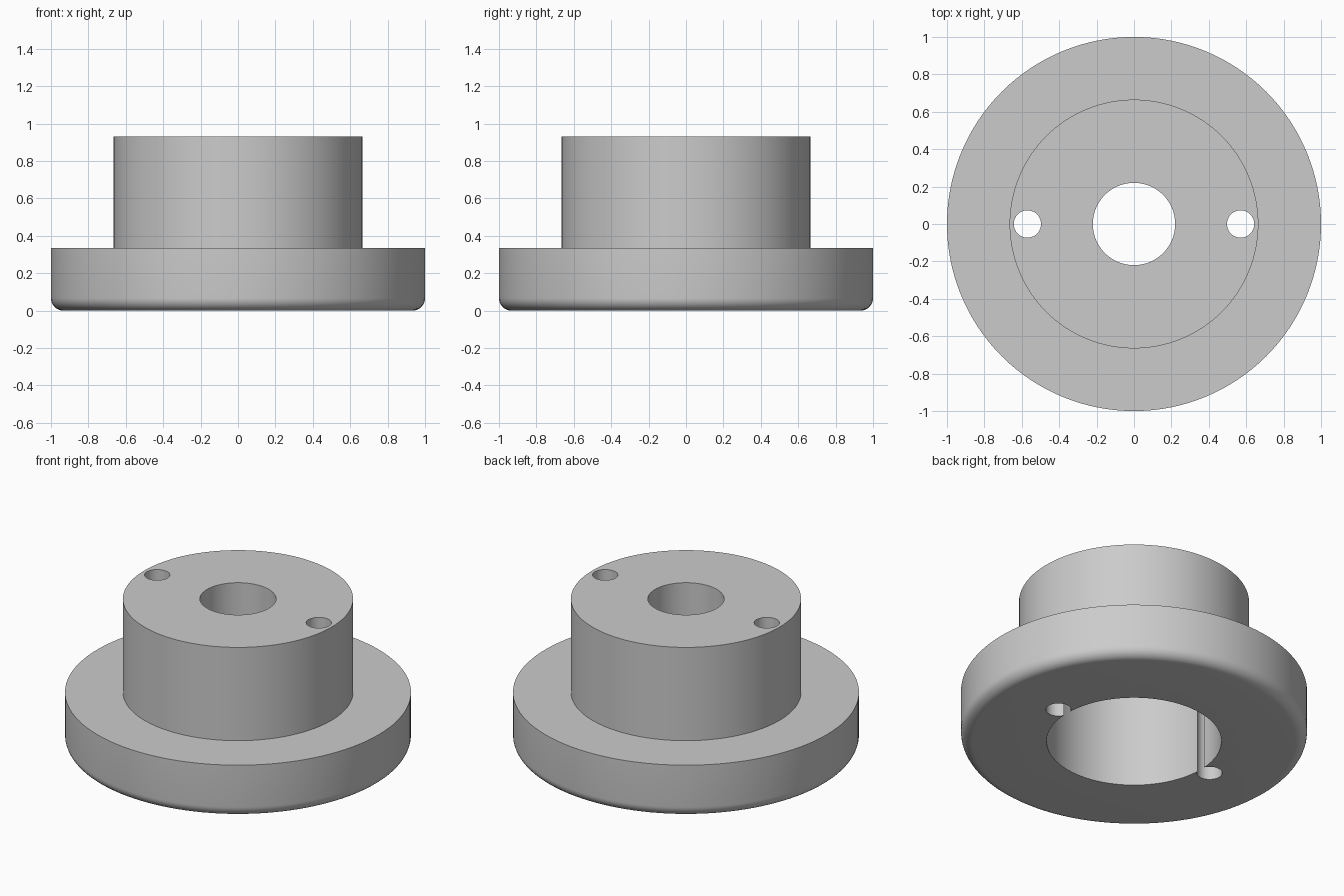
import bpy
import bmesh
from math import sin, cos, pi, radians

cube = bpy.data.objects.get("Cube")
if cube:
    bpy.data.objects.remove(cube)

FLANGE_R, FLANGE_H = 1.0, 0.335
HUB_R, HUB_H = 0.665, 0.93
BORE_R, BORE_DEPTH = 0.505, 0.667
SHAFT_R = 0.22
FILLET = 0.067
BOLT_X, BOLT_R = 0.57, 0.073
SEGMENTS = 128

# Plain grey finish
grey = bpy.data.materials.new("plain_grey")
grey.use_nodes = True
colour = (0.6, 0.6, 0.6, 1)
grey.diffuse_color = colour
grey.node_tree.nodes["Principled BSDF"].inputs["Base Color"].default_value = colour


def lathe(name, profile):
    """Turn a closed (radius, height) profile around the z axis."""
    bm = bmesh.new()
    verts = [bm.verts.new((r, 0, z)) for r, z in profile]
    edges = [bm.edges.new((v, verts[i - 1])) for i, v in enumerate(verts)]
    bmesh.ops.spin(bm, geom=verts + edges, cent=(0, 0, 0), axis=(0, 0, 1),
                   angle=2 * pi, steps=SEGMENTS, use_merge=True)
    bmesh.ops.remove_doubles(bm, verts=bm.verts, dist=1e-5)
    bmesh.ops.recalc_face_normals(bm, faces=bm.faces)
    mesh = bpy.data.meshes.new(name)
    bm.to_mesh(mesh)
    bm.free()
    obj = bpy.data.objects.new(name, mesh)
    bpy.context.collection.objects.link(obj)
    mesh.materials.append(grey)
    return obj


# Flanged hub: rounded lower rim, stepped bore
rim = [(FLANGE_R - FILLET + FILLET * sin(a), FILLET - FILLET * cos(a))
       for a in (i * pi / 16 for i in range(9))]
profile = [(BORE_R, 0), *rim, (FLANGE_R, FLANGE_H), (HUB_R, FLANGE_H),
           (HUB_R, HUB_H), (SHAFT_R, HUB_H), (SHAFT_R, BORE_DEPTH),
           (BORE_R, BORE_DEPTH)]
hub = lathe("flanged_hub", profile)

# Two through bolt holes that just break into the wide bore
for side, label in ((1, "left"), (-1, "right")):
    bpy.ops.mesh.primitive_cylinder_add(vertices=48, radius=BOLT_R, depth=2,
                                        location=(side * BOLT_X, 0, HUB_H / 2))
    cutter = bpy.context.object
    cutter.name = label + "_bolt_hole_cutter"
    cutter.data.materials.append(grey)
    cut = hub.modifiers.new(label + "_bolt_hole", "BOOLEAN")
    cut.operation = "DIFFERENCE"
    cut.solver = "EXACT"
    cut.object = cutter
    bpy.context.view_layer.objects.active = hub
    bpy.ops.object.modifier_apply(modifier=cut.name)
    bpy.data.objects.remove(cutter)

# Smooth round walls with crisp edges
bpy.ops.object.select_all(action="DESELECT")
hub.select_set(True)
bpy.context.view_layer.objects.active = hub
bpy.ops.object.shade_smooth_by_angle(angle=radians(30))
